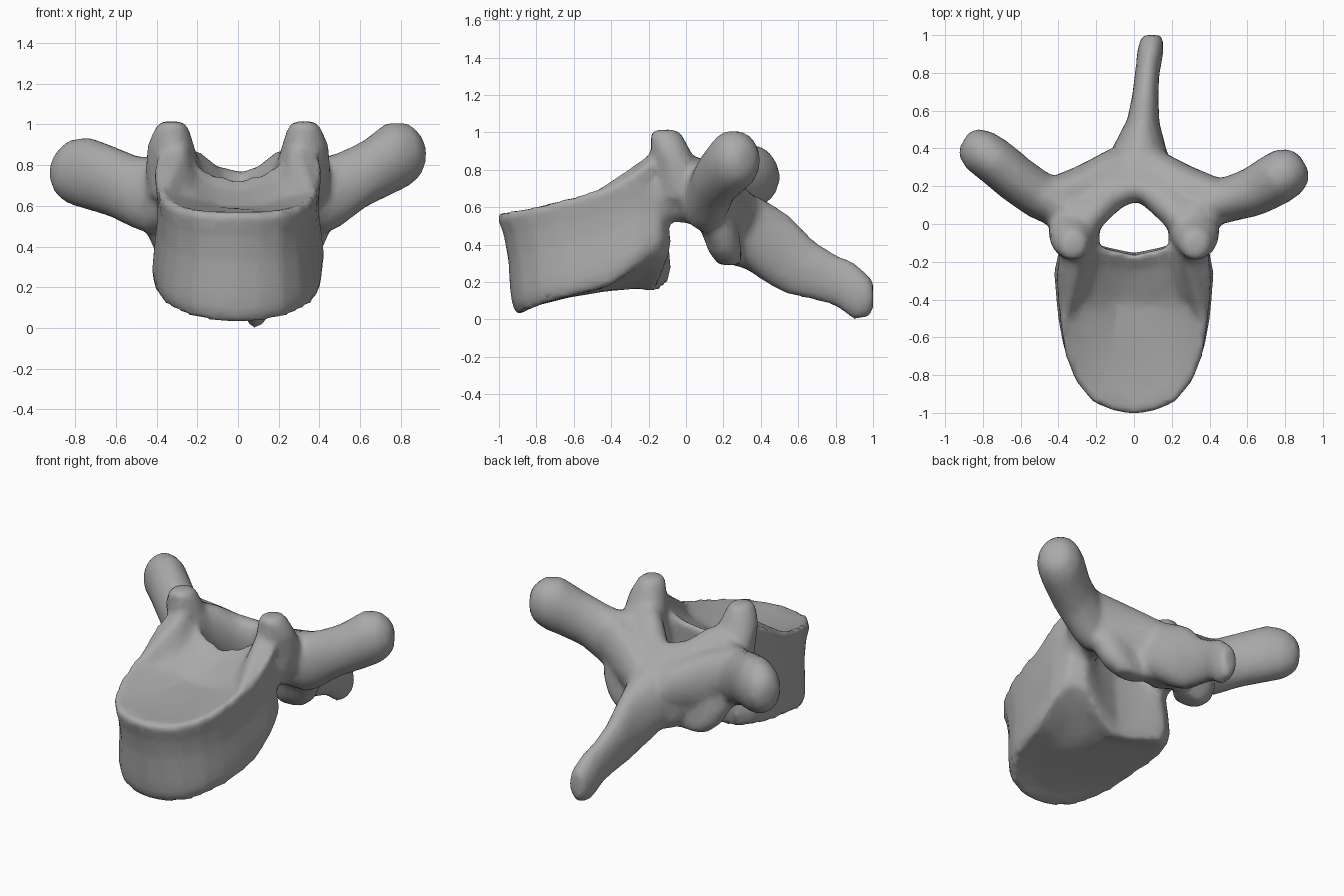
import bpy, bmesh
from math import sin, cos, pi
from mathutils import Vector

if "Cube" in bpy.data.objects:
    bpy.data.objects.remove(bpy.data.objects["Cube"], do_unlink=True)

bone = bpy.data.materials.new("bone grey")
bone.use_nodes = True
GREY = (0.4, 0.4, 0.4, 1)
bone.diffuse_color = GREY
bone.node_tree.nodes["Principled BSDF"].inputs["Base Color"].default_value = GREY

bm = bmesh.new()
SIDES = 20


def skin(rings):
    """Bridge a list of point rings and cap both ends."""
    rows = [[bm.verts.new(p) for p in ring] for ring in rings]
    faces = []
    for a, b in zip(rows, rows[1:]):
        n = len(a)
        for i in range(n):
            j = (i + 1) % n
            faces.append(bm.faces.new((a[i], a[j], b[j], b[i])))
    faces.append(bm.faces.new(rows[0][::-1]))
    faces.append(bm.faces.new(rows[-1]))
    bmesh.ops.recalc_face_normals(bm, faces=faces)


def ring(c, u, v):
    return [c + u * cos(2 * pi * i / SIDES) + v * sin(2 * pi * i / SIDES) for i in range(SIDES)]


def limb(stations, lean=0):
    """Upright elliptical sections (x, y, z, half width, half height) along a path."""
    pts = [Vector(s[:3]) for s in stations]
    rings = []
    for i, s in enumerate(stations):
        d = pts[min(i + 1, len(pts) - 1)] - pts[max(i - 1, 0)]
        side = Vector((-d.y, d.x, 0)).normalized()
        rings.append(ring(pts[i], side * s[3], Vector((0, lean, 1)) * s[4]))
    skin(rings)


def column(stations):
    """Level elliptical sections (x, y, z, half x, half y) stacked upward."""
    skin([ring(Vector(s[:3]), Vector((s[3], 0, 0)), Vector((0, s[4], 0))) for s in stations])


# Body: kidney-shaped drum with a waist, dished ends and one bevelled lower rear corner
half = [(0, -1.015), (.11, -1), (.22, -.95), (.31, -.84), (.365, -.7), (.39, -.55),
        (.405, -.4), (.415, -.26), (.39, -.14), (.29, -.085), (.14, -.13), (0, -.16)]
outline = half + [(-x, y) for x, y in half[-2:0:-1]]


def body_ring(t, scale, dish=0):
    points = []
    for x0, y0 in outline:
        x = x0 * scale
        y = -.55 + (y0 + .55) * scale
        y += .1 * (1 - t) * max(0, -.4 - y) / .6
        low = .02 + .17 * (y + .9) + .4 * x * x
        low += .55 * max(0, y + .42) * min(1, max(0, x / .38))
        high = .575 + .06 * (y + 1) + 1.15 * x * x * (y + 1) + .6 * max(0, y + .35)
        points.append(Vector((x, y, low + (high - low) * t + dish)))
    return points


skin([body_ring(0, .3, .05), body_ring(0, .75, .035), body_ring(0, .98), body_ring(.12, 1.02),
      body_ring(.3, 1.0), body_ring(.55, .96), body_ring(.8, .965), body_ring(.93, 1.0),
      body_ring(1, .97), body_ring(1, .78, -.015), body_ring(1, .3, -.02)])

# Paired parts: pedicles, upper and lower joint processes, webs behind the arch
for s in (-1, 1):
    limb([(s * .3, -.4, .56, .08, .13), (s * .29, -.22, .64, .1, .18),
          (s * .29, -.06, .7, .11, .18), (s * .31, .1, .68, .12, .18)])
    limb([(s * .36, -.5, .62, .03, .06), (s * .33, -.33, .69, .06, .1), (s * .3, -.2, .77, .07, .11),
          (s * .31, -.13, .88, .07, .11)])
    column([(s * .31, -.03, .64, .13, .12), (s * .32, -.04, .8, .135, .12),
            (s * .33, -.08, .9, .115, .105), (s * .325, -.105, .98, .085, .09),
            (s * .325, -.11, 1.015, .06, .065)])
    column([(s * .22, .235, .29, .1, .06), (s * .27, .21, .36, .13, .09),
            (s * .31, .185, .46, .14, .1), (s * .33, .12, .62, .14, .13)])
    limb([(s * .06, .32, .55, .1, .13), (s * .25, .21, .6, .11, .18), (s * .44, .14, .69, .1, .15)])

# Lamina: arch leaning back below, its upper edge climbing to the joint processes
arch = [(.02, .265, .52, .125, .25), (.11, .225, .545, .125, .255),
        (.2, .14, .62, .12, .25), (.29, .03, .7, .11, .2), (.33, -.04, .72, .09, .17)]
mirrored = [(-x, *rest) for x, *rest in arch[:0:-1]]
limb(mirrored + arch, lean=-.3)

# Spinous process: blade sweeping back and down
limb([(.02, .2, .52, .2, .22), (.025, .32, .48, .18, .21), (.035, .42, .42, .135, .22),
      (.05, .55, .345, .085, .215), (.06, .68, .265, .07, .16), (.07, .8, .21, .065, .14),
      (.085, .9, .15, .07, .155), (.095, .97, .125, .065, .12), (.095, 1.0, .125, .05, .085)])

# Transverse processes: swollen arms reaching out and back
limb([(.32, .06, .67, .13, .17), (.42, .11, .65, .12, .19), (.5, .13, .68, .12, .185),
      (.62, .165, .755, .13, .165), (.74, .23, .83, .14, .18), (.82, .28, .85, .135, .16),
      (.875, .31, .85, .1, .115), (.9, .325, .85, .05, .06)])
limb([(-.32, .06, .67, .13, .17), (-.42, .11, .65, .12, .19), (-.5, .15, .665, .125, .18),
      (-.62, .235, .72, .125, .175), (-.74, .335, .76, .125, .18), (-.82, .39, .765, .12, .16),
      (-.875, .43, .76, .09, .115), (-.9, .445, .76, .05, .06)])

mesh = bpy.data.meshes.new("vertebra")
bm.to_mesh(mesh)
bm.free()
mesh.materials.append(bone)
vertebra = bpy.data.objects.new("vertebra", mesh)
bpy.context.collection.objects.link(vertebra)

# Fuse the parts, soften the joins and thin the mesh
fuse = vertebra.modifiers.new("fuse", 'REMESH')
fuse.mode = 'VOXEL'
fuse.voxel_size = .02
fuse.use_smooth_shade = True
soften = vertebra.modifiers.new("soften", 'SMOOTH')
soften.factor = .5
soften.iterations = 10
thin = vertebra.modifiers.new("thin", 'DECIMATE')
thin.ratio = .2
